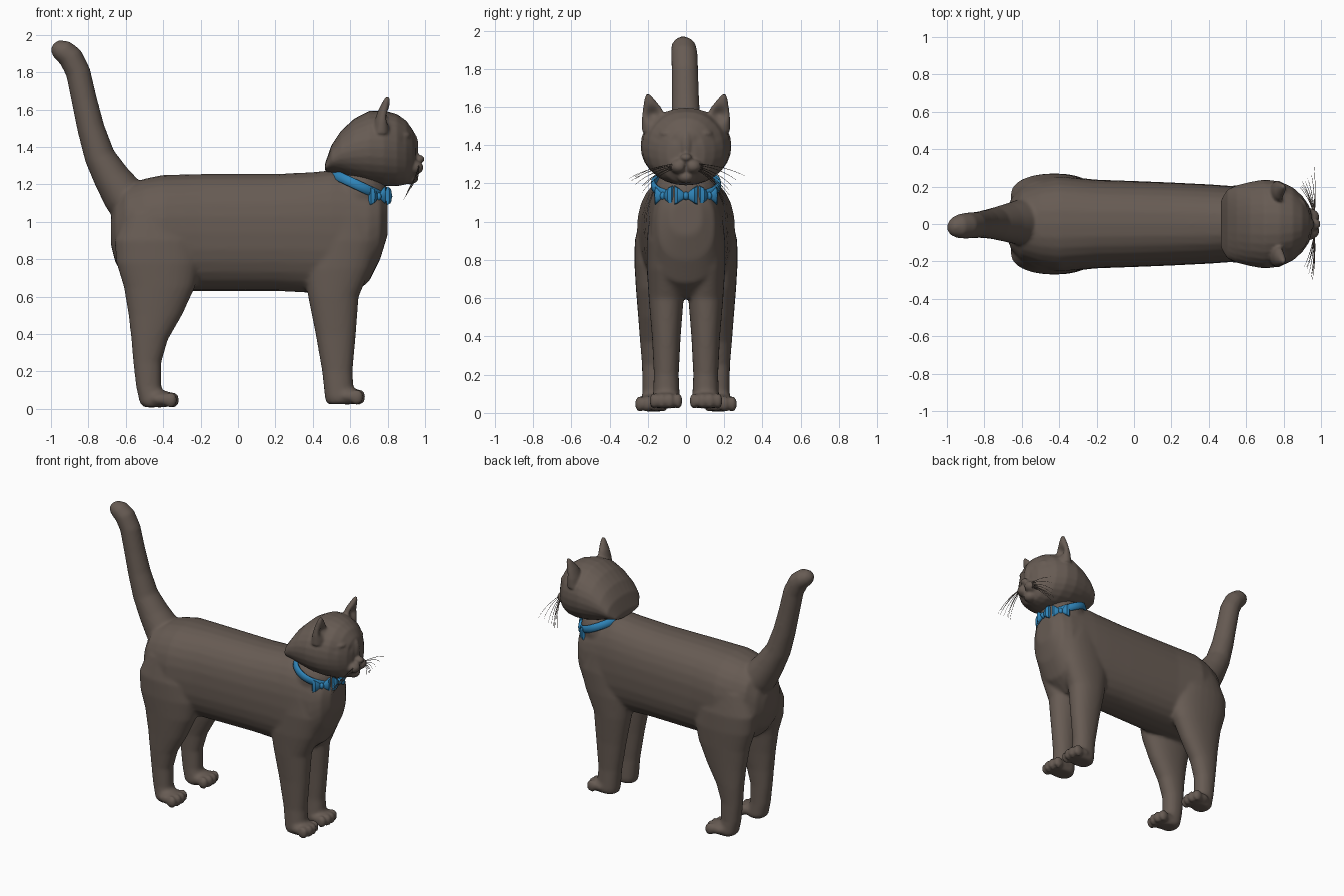
import bpy, bmesh, math, random
from mathutils import Vector, Matrix

if "Cube" in bpy.data.objects:
    bpy.data.objects.remove(bpy.data.objects["Cube"])

random.seed(4)


def material(name, rgb):
    m = bpy.data.materials.new(name)
    m.diffuse_color = (*rgb, 1)
    m.use_nodes = True
    m.node_tree.nodes["Principled BSDF"].inputs["Base Color"].default_value = m.diffuse_color
    return m


FUR = material("brown fur", (0.135, 0.105, 0.087))
BLUE = material("blue ribbon", (0.028, 0.23, 0.48))


def loft(bm, rings):
    """Skin a list of equal-length point rings and cap both ends."""
    vs = [[bm.verts.new(p) for p in r] for r in rings]
    n = len(rings[0])
    fs = [bm.faces.new((a[i], a[(i + 1) % n], b[(i + 1) % n], b[i]))
          for a, b in zip(vs, vs[1:]) for i in range(n)]
    fs += [bm.faces.new(vs[0]), bm.faces.new(vs[-1])]
    bmesh.ops.recalc_face_normals(bm, faces=fs)


def oval(c, u, v, n=28, e=2.0):
    """Superellipse ring around c with half axes u and v."""
    pts = []
    for i in range(n):
        a = 2 * math.pi * i / n
        s, t = math.cos(a), math.sin(a)
        pts.append(Vector(c) + Vector(u) * math.copysign(abs(s) ** (2 / e), s)
                   + Vector(v) * math.copysign(abs(t) ** (2 / e), t))
    return pts


def along_x(bm, rows, e):
    loft(bm, [oval((x, 0, (t + b) / 2), (0, w, 0), (0, 0, (t - b) / 2), e=e) for x, t, b, w in rows])


def leg(bm, rows, s):
    loft(bm, [oval(((a + b) / 2, s * (c + d) / 2, z), ((b - a) / 2, 0, 0), (0, (d - c) / 2, 0), e=2.2)
              for z, a, b, c, d in rows])


def ball(bm, c, r):
    bmesh.ops.create_uvsphere(bm, u_segments=20, v_segments=12, radius=1,
                              matrix=Matrix.Translation(c) @ Matrix.Diagonal((*r, 1)))


def finish(bm, name, mat, voxel=0, smooth=0, angle=60):
    me = bpy.data.meshes.new(name)
    bm.to_mesh(me)
    bm.free()
    ob = bpy.data.objects.new(name, me)
    bpy.context.collection.objects.link(ob)
    me.materials.append(mat)
    bpy.ops.object.select_all(action='DESELECT')
    ob.select_set(True)
    bpy.context.view_layer.objects.active = ob
    if voxel:
        m = ob.modifiers.new("blend", 'REMESH')
        m.mode, m.voxel_size = 'VOXEL', voxel
        bpy.ops.object.modifier_apply(modifier=m.name)
        if smooth:
            m = ob.modifiers.new("soften", 'SMOOTH')
            m.factor, m.iterations = 0.5, smooth
            bpy.ops.object.modifier_apply(modifier=m.name)
    bpy.ops.object.shade_smooth_by_angle(angle=math.radians(angle))
    return ob


# Torso with neck, legs, paws and tail, blended into one skin
bm = bmesh.new()
along_x(bm, [(-.68, 1.01, .88, .07), (-.655, 1.1, .78, .14), (-.6, 1.19, .7, .2), (-.5, 1.23, .64, .24),
             (-.4, 1.25, .63, .258), (-.2, 1.255, .63, .237), (0, 1.255, .63, .23), (.2, 1.255, .63, .222),
             (.4, 1.265, .62, .212), (.5, 1.275, .6, .205), (.6, 1.26, .6, .195), (.7, 1.22, .68, .18),
             (.76, 1.18, .8, .15), (.8, 1.12, .93, .08)], 2.4)
ball(bm, (.64, 0, 1.15), (.16, .168, .15))
HIND = [(1.05, -.6, -.3, .05, .235), (.9, -.66, -.21, .04, .268), (.78, -.65, -.2, .05, .27),
        (.65, -.61, -.23, .065, .262), (.5, -.585, -.3, .085, .25), (.37, -.57, -.375, .1, .24),
        (.25, -.56, -.41, .105, .23), (.12, -.545, -.41, .105, .228), (.03, -.525, -.38, .1, .235),
        (.008, -.5, -.4, .12, .22)]
FORE = [(1.05, .45, .7, .04, .19), (.9, .38, .75, .02, .205), (.75, .35, .71, .012, .205),
        (.6, .375, .645, .012, .195), (.4, .415, .63, .028, .178), (.2, .45, .612, .038, .168),
        (.06, .465, .62, .032, .174), (.025, .475, .62, .04, .165)]
for s in (1, -1):
    leg(bm, HIND, s)
    leg(bm, FORE, s)
    for px, py, pz in ((-.41, .18, .052), (.585, .105, .068)):
        ball(bm, (px, s * py, pz), (.085, .082, .045))
        for k in (-1.5, -.5, .5, 1.5):
            ball(bm, (px + .068 - .012 * abs(k), s * (py + k * .042), pz - .005), (.036, .024, .042))
TAIL = [(-.55, 1.06, .12), (-.61, 1.14, .115), (-.675, 1.235, .098), (-.74, 1.35, .082), (-.787, 1.5, .073),
        (-.822, 1.65, .068), (-.855, 1.8, .066), (-.895, 1.88, .066), (-.935, 1.913, .062),
        (-.975, 1.928, .045), (-.995, 1.935, .018)]
rings = []
for i, (x, z, r) in enumerate(TAIL):
    p, q = TAIL[max(i - 1, 0)], TAIL[min(i + 1, len(TAIL) - 1)]
    d = Vector((q[0] - p[0], 0, q[1] - p[1])).normalized()
    rings.append(oval((x, .012 - .003 * i, z), (0, r * 1.05, 0), (r * d.z, 0, -r * d.x)))
loft(bm, rings)
finish(bm, "cat_body", FUR, .012, 5)

# Head with ears, muzzle, nose, chin and brows
bm = bmesh.new()
along_x(bm, [(.465, 1.31, 1.27, .13), (.5, 1.41, 1.26, .185), (.55, 1.485, 1.245, .207), (.62, 1.55, 1.22, .225),
             (.7, 1.592, 1.2, .238), (.78, 1.595, 1.19, .228), (.85, 1.575, 1.19, .195), (.9, 1.54, 1.2, .15),
             (.935, 1.49, 1.23, .1), (.95, 1.45, 1.27, .05)], 2.1)
ball(bm, (.93, 0, 1.4), (.035, .035, .08))
ball(bm, (.968, 0, 1.335), (.03, .03, .022))
ball(bm, (.92, 0, 1.235), (.045, .045, .035))
for s in (1, -1):
    ball(bm, (.93, s * .036, 1.29), (.062, .05, .042))
    ball(bm, (.885, s * .085, 1.46), (.04, .055, .025))
    ball(bm, (.875, s * .09, 1.41), (.033, .035, .022))
    ear = [(1.47, .765, .155, .05, .075), (1.54, .772, .165, .042, .066), (1.6, .782, .178, .03, .046),
           (1.645, .793, .193, .018, .024), (1.67, .8, .2, .009, .008)]
    loft(bm, [oval((x, s * y, z), (a, 0, 0), (0, b, 0)) for z, x, y, a, b in ear])
head = finish(bm, "cat_head", FUR, .008, 3)
# Hollow the ears, eye corners and mouth line
DENTS = [((.815, .172, 1.56), .038, .035), ((.92, .05, 1.425), .022, .014), ((.97, 0, 1.285), .014, .012),
         ((.87, .13, 1.43), .025, .012)]
for v in head.data.vertices:
    shift = 0
    for (x, y, z), r, depth in DENTS:
        d2 = (v.co.x - x) ** 2 + (abs(v.co.y) - y) ** 2 + (v.co.z - z) ** 2
        shift += depth * math.exp(-d2 / r ** 2)
    v.co.x -= shift

# Whiskers: thin drooping strands on both cheeks
cu = bpy.data.curves.new("whiskers", 'CURVE')
cu.dimensions, cu.bevel_depth, cu.bevel_resolution = '3D', .0022, 0
for s in (1, -1):
    for k in range(8):
        a, b = random.uniform(0, 1), random.uniform(.7, 1)
        start = Vector((.965, s * .05, 1.275 + .03 * a))
        end = Vector((.88 + .09 * a, s * (.15 + .13 * b * a + .05 * b), 1.11 + .14 * a))
        mid = (start + end) / 2 + Vector((.01, s * .02, .025))
        sp = cu.splines.new('POLY')
        sp.points.add(6)
        for i, pt in enumerate(sp.points):
            t = i / 6
            pt.co = (*(start * (1 - t) ** 2 + mid * 2 * t * (1 - t) + end * t * t), 1)
            pt.radius = 1.1 - .8 * t
cu.materials.append(FUR)
bpy.context.collection.objects.link(bpy.data.objects.new("whiskers", cu))

# Collar: tilted flattened band
bm = bmesh.new()
rings = []
for i in range(48):
    a = 2 * math.pi * i / 48
    out = Vector((math.cos(a), math.sin(a), 0))
    rings.append(oval((.15 * out.x, .172 * out.y, 0), out * .012, (0, 0, .026), 8, 3))
loft(bm, rings + [rings[0]])
bmesh.ops.transform(bm, verts=bm.verts, matrix=Matrix.Translation((.64, 0, 1.195)) @ Matrix.Rotation(math.radians(25), 4, 'Y'))
finish(bm, "collar", BLUE)

# Three bows around the front of the collar
bm = bmesh.new()
for x, y, turn in ((.8, 0, 0), (.745, .115, 42), (.745, -.115, -42)):
    part = bmesh.new()
    ball(part, (.004, 0, 0), (.021, .016, .022))
    for s in (1, -1):
        loft(part, [oval((dx, s * u, dz), (d, 0, 0), (0, 0, h), 12, 2.5) for u, dx, dz, d, h in
                    ((.006, 0, 0, .009, .014), (.025, .006, .002, .016, .028),
                     (.045, .006, .003, .017, .043), (.06, 0, .004, .01, .05))])
    part.transform(Matrix.Translation((x, y, 1.135)) @ Matrix.Rotation(math.radians(turn), 4, 'Z'))
    tmp = bpy.data.meshes.new("bow_part")
    part.to_mesh(tmp)
    part.free()
    bm.from_mesh(tmp)
    bpy.data.meshes.remove(tmp)
finish(bm, "bows", BLUE, angle=40)
